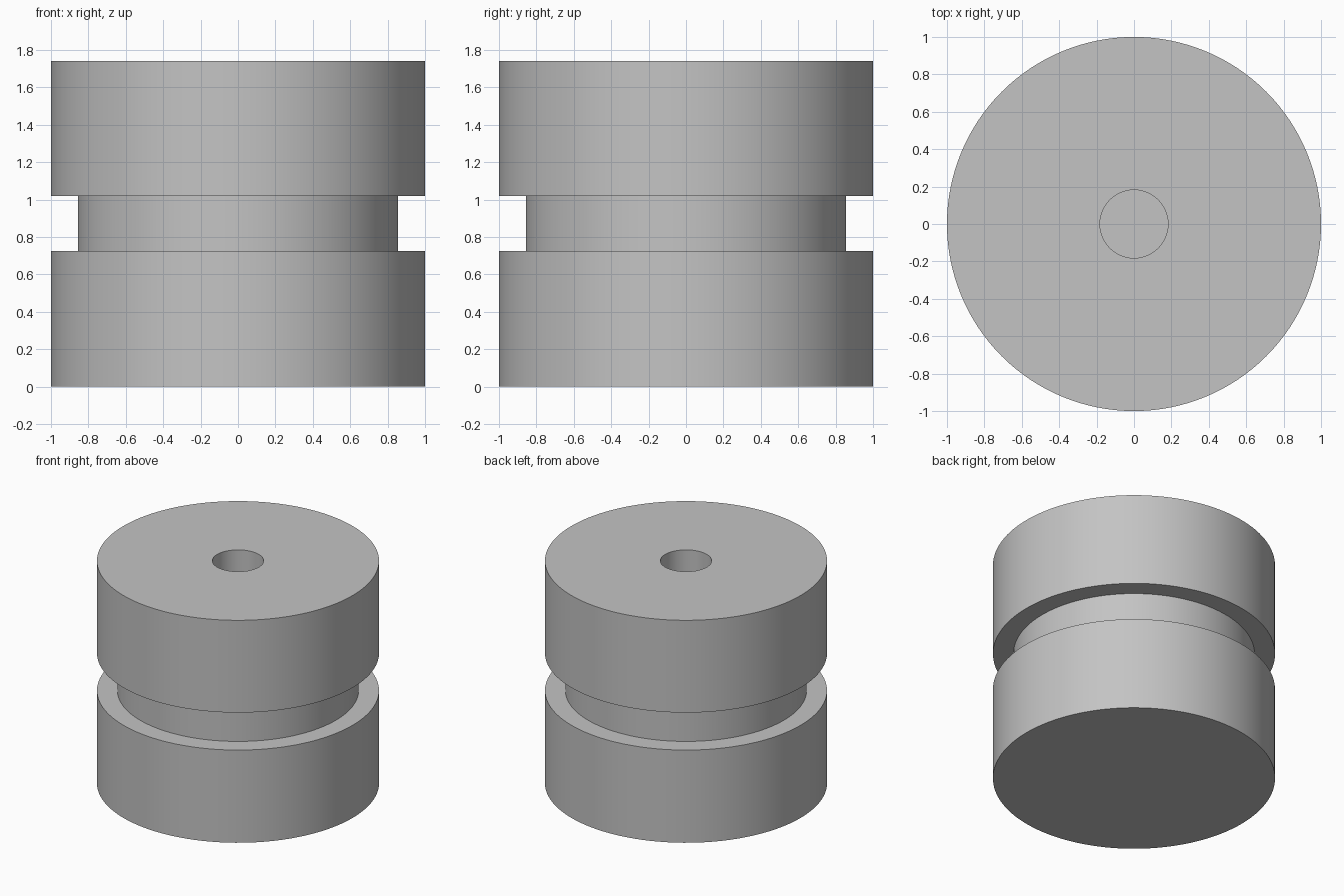
import bpy, bmesh, math

cube = bpy.data.objects.get("Cube")
if cube:
    bpy.data.objects.remove(cube, do_unlink=True)

# Plain grey finish
grey = bpy.data.materials.new("plain grey")
grey.use_nodes = True
colour = (0.55, 0.55, 0.55, 1)
grey.diffuse_color = colour
grey.node_tree.nodes["Principled BSDF"].inputs["Base Color"].default_value = colour

HEIGHT, OUTER, NECK, BORE = 1.74, 1.0, 0.855, 0.182
GROOVE_LOW, GROOVE_HIGH = 0.725, 1.018
BORE_FLOOR = GROOVE_HIGH
SEGMENTS = 128


def lathe(name, profile):
    """Revolve (radius, height) points around the z axis."""
    bm = bmesh.new()
    verts = [bm.verts.new((r, 0, z)) for r, z in profile]
    edges = [bm.edges.new(pair) for pair in zip(verts, verts[1:])]
    bmesh.ops.spin(bm, geom=verts + edges, cent=(0, 0, 0), axis=(0, 0, 1),
                   angle=math.tau, steps=SEGMENTS, use_duplicate=False)
    bmesh.ops.remove_doubles(bm, verts=bm.verts, dist=0.0001)
    bmesh.ops.recalc_face_normals(bm, faces=bm.faces)
    mesh = bpy.data.meshes.new(name)
    bm.to_mesh(mesh)
    bm.free()
    mesh.materials.append(grey)
    obj = bpy.data.objects.new(name, mesh)
    bpy.context.collection.objects.link(obj)
    return obj


# Grooved cylinder with a blind bore in the top
body = lathe("grooved_cylinder", [
    (0, 0), (OUTER, 0),
    (OUTER, GROOVE_LOW), (NECK, GROOVE_LOW),
    (NECK, GROOVE_HIGH), (OUTER, GROOVE_HIGH),
    (OUTER, HEIGHT), (BORE, HEIGHT),
    (BORE, BORE_FLOOR), (0, BORE_FLOOR),
])
bpy.ops.object.select_all(action="DESELECT")
body.select_set(True)
bpy.context.view_layer.objects.active = body
bpy.ops.object.shade_smooth_by_angle(angle=math.radians(30))
